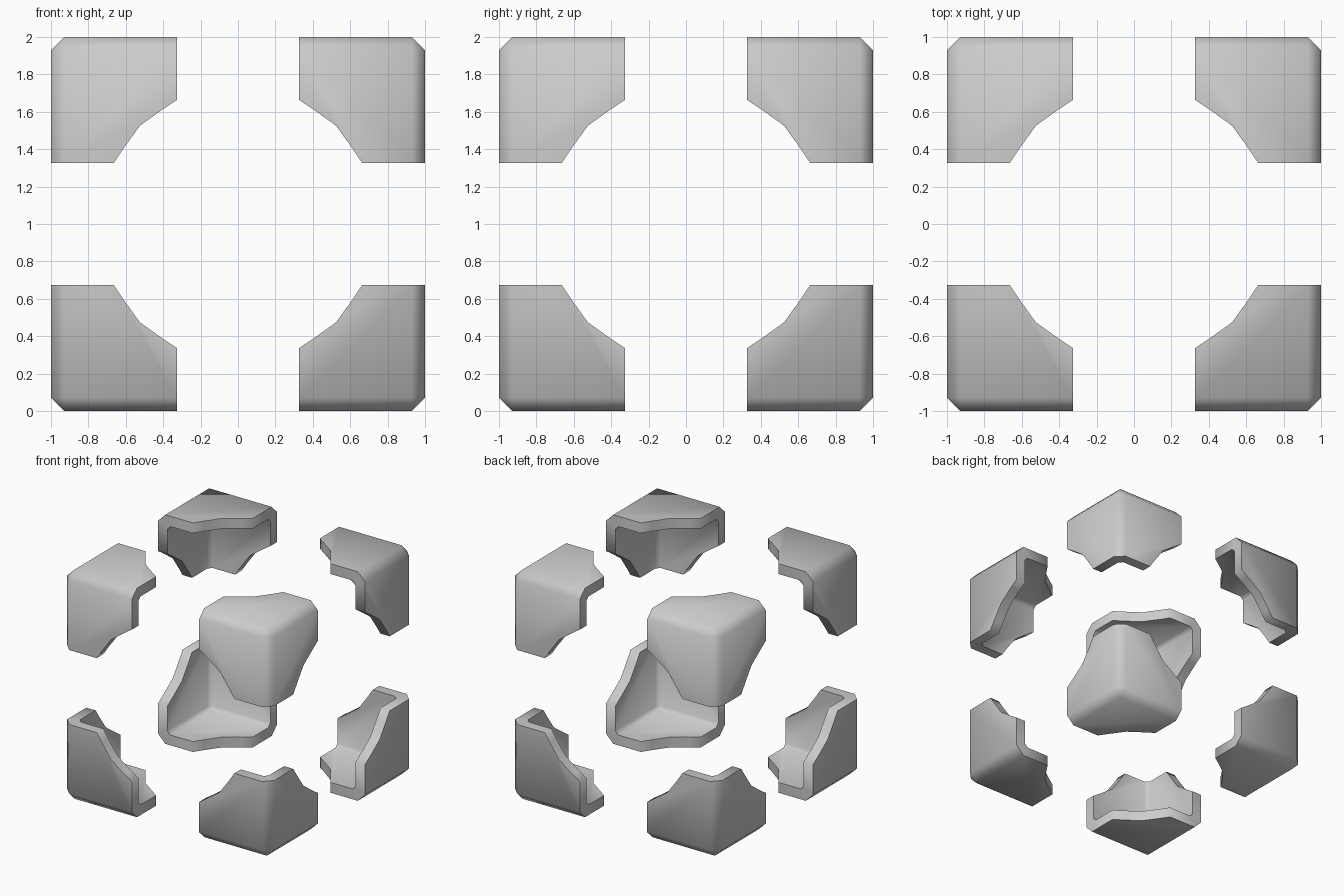
import bpy, bmesh, math
from mathutils import Vector

if "Cube" in bpy.data.objects:
    bpy.data.objects.remove(bpy.data.objects["Cube"])

REACH = 0.675   # length of each guard leg from the box corner
CURVE = [(0.675, 0.335), (0.60, 0.385), (0.475, 0.475), (0.385, 0.60), (0.335, 0.675)]


def point(k, depth, u, v):
    """Point on the wall whose normal is axis k, measured inward from the box corner."""
    p = Vector((0, 0, 0))
    p[k], p[(k + 1) % 3], p[(k + 2) % 3] = depth, u, v
    return Vector((1, 1, 1)) - p


def corner_skin(bm, depth, chamfer):
    """Three notched walls joined by chamfer strips and a corner triangle."""
    a = depth + chamfer
    outline = [(a, a), (REACH, a)] + CURVE + [(a, REACH)]
    walls = [[bm.verts.new(point(k, depth, u, v)) for u, v in outline] for k in range(3)]
    for k in range(3):
        w, n = walls[k], walls[(k + 2) % 3]
        bm.faces.new(w)
        bm.faces.new((w[0], w[1], n[-1], n[0]))
    bm.faces.new([w[0] for w in walls])
    return [v for w in walls for v in w]


# Corner guard: outer and inner skins bridged along the open rim
bm = bmesh.new()
outer = corner_skin(bm, 0.0, 0.07)
rim = [e.verts[:] for e in bm.edges if e.is_boundary]
inner = corner_skin(bm, 0.09, 0.03)
match = dict(zip(outer, inner))
for v1, v2 in rim:
    bm.faces.new((v1, v2, match[v2], match[v1]))
bmesh.ops.recalc_face_normals(bm, faces=bm.faces[:])

mesh = bpy.data.meshes.new("corner_guards")
bm.to_mesh(mesh)
bm.free()
guards = bpy.data.objects.new("corner_guards", mesh)
bpy.context.collection.objects.link(guards)
guards.location.z = 1.0

# Soft shading over the chamfers, crisp rims
bpy.context.view_layer.objects.active = guards
guards.select_set(True)
bpy.ops.object.shade_smooth_by_angle(angle=math.radians(60))

# Mirror to all eight corners of the box
mirror = guards.modifiers.new("eight_corners", 'MIRROR')
mirror.use_axis = (True, True, True)
mirror.use_mirror_merge = False
